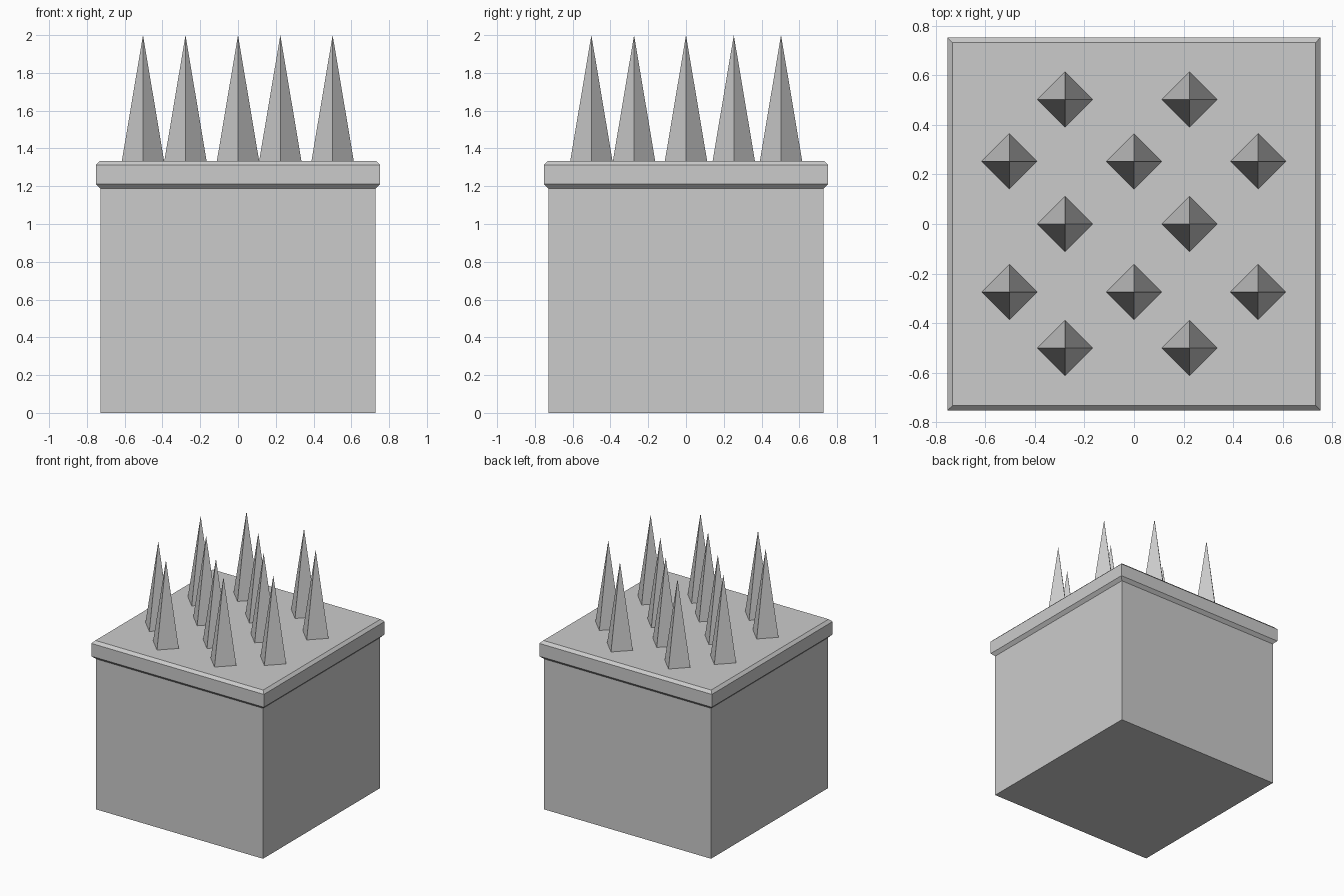
import bpy, bmesh

if "Cube" in bpy.data.objects:
    bpy.data.objects.remove(bpy.data.objects["Cube"])


def square_loft(name, profile, cap_bottom=False, cap_top=False):
    """Stack square rings given as (half width, height) and skin them."""
    bm = bmesh.new()
    rings = [[bm.verts.new((sx * r, sy * r, z))
              for sx, sy in ((-1, -1), (1, -1), (1, 1), (-1, 1))]
             for r, z in profile]
    for a, b in zip(rings, rings[1:]):
        for i in range(4):
            j = (i + 1) % 4
            bm.faces.new((a[i], a[j], b[j], b[i]))
    if cap_bottom:
        bm.faces.new(rings[0][::-1])
    if cap_top:
        bm.faces.new(rings[-1])
    mesh = bpy.data.meshes.new(name)
    bm.to_mesh(mesh)
    bm.free()
    obj = bpy.data.objects.new(name, mesh)
    bpy.context.collection.objects.link(obj)
    return obj


# Block body and the chamfered slab that closes its top
square_loft("block_body", [(0.729, 0), (0.729, 1.187)], cap_bottom=True)
square_loft("top_slab", [(0.729, 1.187), (0.753, 1.211),
                         (0.753, 1.312), (0.732, 1.333)], cap_top=True)

# Staggered rows of four-sided spikes
TOP, TIP, RADIUS = 1.333, 2.0, 0.112
PAIR, TRIPLE = (-0.278, 0.224), (-0.503, 0.0, 0.501)
ROWS = ((0.503, PAIR), (0.253, TRIPLE), (0.0, PAIR),
        (-0.275, TRIPLE), (-0.501, PAIR))
for y, xs in ROWS:
    for x in xs:
        bpy.ops.mesh.primitive_cone_add(
            vertices=4, radius1=RADIUS, radius2=0, depth=TIP - TOP,
            end_fill_type='NOTHING', location=(x, y, (TOP + TIP) / 2))
        bpy.context.object.name = "spike"
